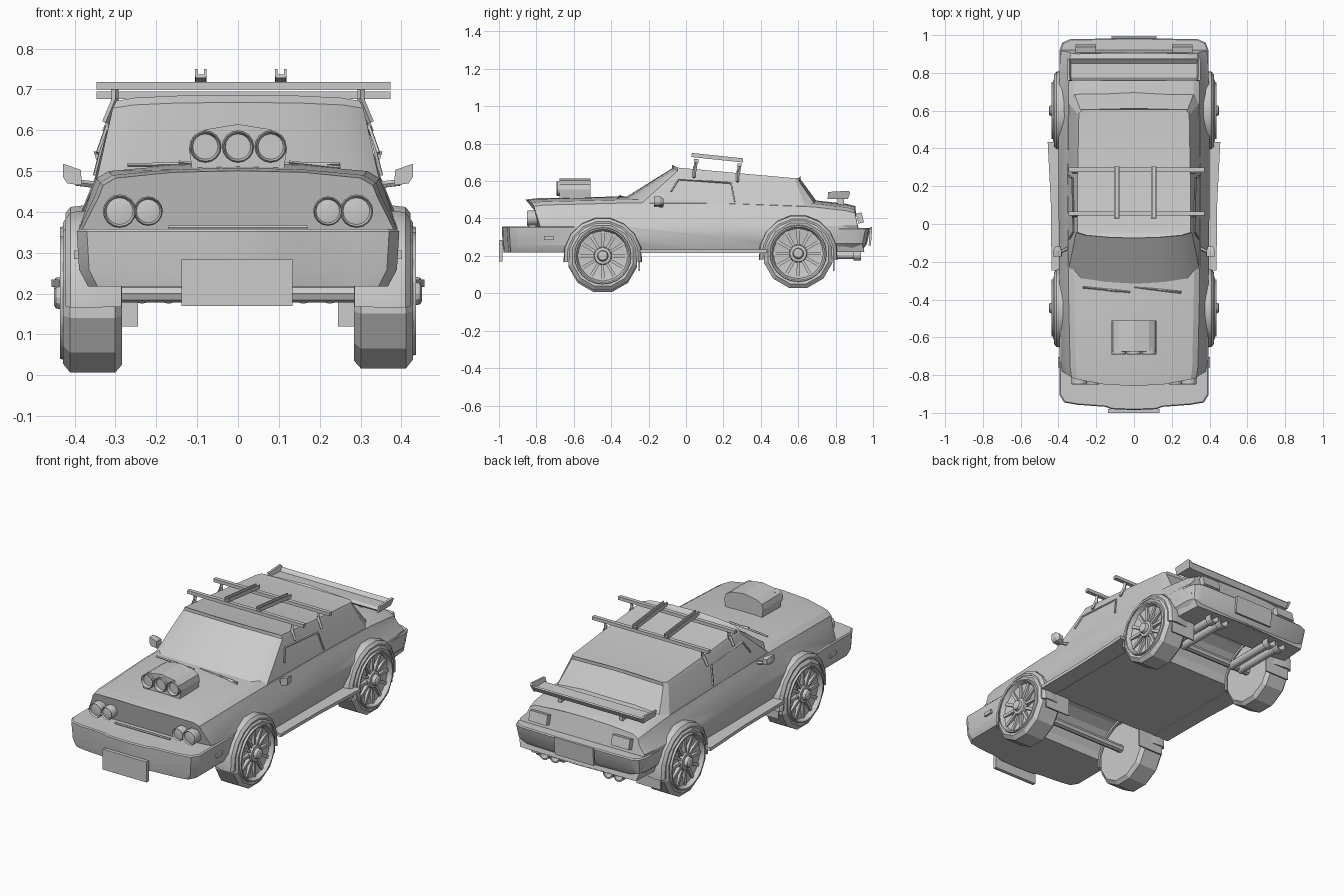
import bpy, bmesh
from math import sin, cos, pi, radians
from mathutils import Matrix, Vector

if "Cube" in bpy.data.objects:
    bpy.data.objects.remove(bpy.data.objects["Cube"])


def mesh(name, verts, faces, smooth=True):
    me = bpy.data.meshes.new(name)
    me.from_pydata([tuple(v) for v in verts], [], faces)
    bm = bmesh.new()
    bm.from_mesh(me)
    bmesh.ops.remove_doubles(bm, verts=bm.verts, dist=1e-5)
    bmesh.ops.recalc_face_normals(bm, faces=bm.faces)
    bm.to_mesh(me)
    bm.free()
    ob = bpy.data.objects.new(name, me)
    bpy.context.collection.objects.link(ob)
    if smooth:
        bpy.ops.object.select_all(action='DESELECT')
        ob.select_set(True)
        bpy.context.view_layer.objects.active = ob
        bpy.ops.object.shade_smooth_by_angle(angle=radians(25))
    return ob


def loft(name, rings, caps=True, smooth=True):
    n = len(rings[0])
    verts = [p for r in rings for p in r]
    faces = [(k*n+i, k*n+(i+1) % n, (k+1)*n+(i+1) % n, (k+1)*n+i)
             for k in range(len(rings)-1) for i in range(n)]
    if caps:
        faces += [tuple(range(n)), tuple(range((len(rings)-1)*n, len(rings)*n))]
    return mesh(name, verts, faces, smooth)


def box(name, lo, hi, rot_x=0):
    c = (Vector(lo)+Vector(hi))/2
    h = (Vector(hi)-Vector(lo))/2
    m = Matrix.Translation(c) @ Matrix.Rotation(rot_x, 4, 'X')
    q = [(-1, -1), (1, -1), (1, 1), (-1, 1)]
    rings = [[m @ Vector((a*h.x, b*h.y, s*h.z)) for a, b in q] for s in (-1, 1)]
    return loft(name, rings, smooth=False)


def sides(name, lo, hi, rot_x=0):
    box(name+"_right", lo, hi, rot_x)
    box(name+"_left", (-hi[0], lo[1], lo[2]), (-lo[0], hi[1], hi[2]), rot_x)


def lathe(name, prof, c, n, axis='x', s=1, a0=0, a1=2*pi, smooth=True):
    """Turn (offset, radius) points about an x or y axis; a partial arc gets end caps."""
    full = abs(a1-a0-2*pi) < 1e-4
    rings = []
    for i in range(n+1):
        a = a0+(a1-a0)*i/n
        if axis == 'x':
            rings.append([(c[0]+s*d, c[1]+r*cos(a), c[2]+r*sin(a)) for d, r in prof])
        else:
            rings.append([(c[0]+r*cos(a), c[1]+d, c[2]+r*sin(a)) for d, r in prof])
    return loft(name, rings, not full, smooth)


def both(half):
    """Half outline starting and ending on x = 0, completed by its mirror image."""
    return half+[(-p[0],)+tuple(p[1:]) for p in reversed(half) if abs(p[0]) > 1e-6]


def rod(name, a, b, r, n=6):
    a, b = Vector(a), Vector(b)
    q = (b-a).to_track_quat('Z', 'Y')
    rings = [[p + q @ Vector((r*cos(2*pi*i/n), r*sin(2*pi*i/n), 0)) for i in range(n)] for p in (a, b)]
    return loft(name, rings)


WHEELS = [("front", -.445, .2), ("rear", .6, .213)]

# Lower body: cross-sections along y, bowed nose and raked tail
rings = []
for y, w, sw, zt, bow, rake in [(-.855, .38, .33, .485, .05, .2), (-.8, .388, .338, .492, .05, .1),
                                (-.35, .395, .347, .502, 0, 0), (.2, .4, .352, .5, 0, 0),
                                (.68, .398, .347, .482, 0, 0), (.86, .393, .343, .462, -.01, 0),
                                (.91, .385, .335, .45, -.015, .25)]:
    half = [(0, .22), (.93*w, .22), (w, .3), (w, .36), (sw+.012, zt-.05), (sw, zt-.02),
            (sw-.03, zt-.002), (.16, zt+.012), (0, zt+.016)]
    rings.append([(x, y+bow*(x/.38)**2+rake*(zt-z), z) for x, z in both(half)])
body = loft("body", rings)


# Bumpers
def bumper(name, plan, z0, z1, pull):
    top = both(plan)
    low = [(x*.93, y*pull, z0) for x, y in top]
    mid = [(x*.985, y*(1+pull)/2, (z0+z1)/2-.03) for x, y in top]
    return loft(name, [low, mid, [(x, y, z1-.006) for x, y in top], [(x*.985, y*.995, z1) for x, y in top]])


front_bumper = bumper("front_bumper", [(0, -.985), (.12, -.98), (.15, -.968), (.3, -.957), (.37, -.945),
                                       (.395, -.905), (.395, -.6), (0, -.6)], .218, .358, .99)
rear_bumper = bumper("rear_bumper", [(0, .985), (.34, .978), (.38, .96), (.395, .92), (.395, .75), (0, .75)],
                     .24, .35, .965)

# Wheel arches cut across the underside
for label, y, z in WHEELS:
    cutter = lathe("arch_cutter", [(-.6, 0), (-.6, .193), (.6, .193), (.6, 0)], (0, y, z), 20, smooth=False)
    cutter.hide_render = True
    for ob in (body, front_bumper, rear_bumper):
        m = ob.modifiers.new("arch", 'BOOLEAN')
        m.object, m.operation, m.solver = cutter, 'DIFFERENCE', 'EXACT'
        bpy.context.view_layer.objects.active = ob
        bpy.ops.object.modifier_apply(modifier=m.name)
    bpy.data.objects.remove(cutter)

# Cabin: base outline, window line and roof edge
base = [(0, -.36, .49), (.15, -.345, .49), (.28, -.315, .485), (.348, -.25, .47),
        (.354, .2, .47), (.346, .64, .46), (.32, .7, .46), (0, .715, .47)]
top = [(0, -.075, .686), (.14, -.07, .685), (.25, -.06, .68), (.298, -.045, .672),
       (.298, .25, .645), (.292, .585, .615), (.275, .605, .617), (0, .612, .628)]
eave = [(x*1.03, y, z-.018) for x, y, z in top]
n = len(top)
ring = both(top)
loft("cabin", [both(base), both(eave), ring], caps=False)
mirror = lambda i: 0 if i == 0 else (n-1 if i == n-1 else 2*n-2-i)
mesh("roof", ring, [tuple(dict.fromkeys((i, i+1, mirror(i+1), mirror(i)))) for i in range(n-1)])

# Side window trims
for s, side in ((1, "right"), (-1, "left")):
    pts = [(.344, -.08, .545), (.321, -.04, .61), (.326, .24, .59), (.351, .26, .49)]
    for i in range(3):
        a, b = pts[i], pts[i+1]
        rod("window_trim_"+side, (s*a[0], *a[1:]), (s*b[0], *b[1:]), .005, 4)

# Wheels
TYRE = [(.06, 0), (.06, .145), (.068, .15), (.072, .168), (.055, .19), (-.055, .19), (-.072, .17), (-.072, 0)]
RIM = [(.03, 0), (.03, .125), (.07, .137), (.08, .143), (.08, .15), (.06, .154)]
HUB = [(.05, .05), (.07, .045), (.072, .03), (.09, .026), (.095, .018), (.095, 0)]
FLARE = [(-.07, .195), (.02, .212), (.055, .208), (.068, .192), (.066, .182), (-.07, .182)]
for label, y, z in WHEELS:
    for s, side in ((1, "right"), (-1, "left")):
        tag = label+"_"+side
        zc = z-.01 if tag == "front_left" else z
        c = (s*.356, y, zc)
        tyre = [(min(d, .03) if r == 0 or r == .145 else d, r) for d, r in TYRE]
        lathe("tyre_"+tag, tyre, c, 12, s=s, a0=pi/12, a1=pi/12+2*pi, smooth=False)
        lathe("rim_"+tag, RIM, c, 24, s=s)
        lathe("hub_"+tag, HUB, c, 12, s=s)
        verts, faces = [], []
        for i in range(12):
            a = 2*pi*i/12
            k = len(verts)
            for d in (.03, .062):
                for r, h in ((.03, -.007), (.138, -.009), (.138, .009), (.03, .007)):
                    verts.append((c[0]+s*d, y+r*cos(a)-h*sin(a), zc+r*sin(a)+h*cos(a)))
            faces += [(k+4, k+5, k+6, k+7), (k, k+1, k+5, k+4), (k+2, k+3, k+7, k+6)]
        mesh("spokes_"+tag, verts, faces, False)
        lathe("fender_flare_"+tag, FLARE, (s*.355, y, z-.005), 9, s=s, a0=radians(-8), a1=radians(188))
    rod("axle_"+label, (-.3, y, z), (.3, y, z), .022, 8)
sides("front_mudflap", (.245, -.253, .12), (.4, -.245, .24))
sides("rear_mudflap", (.25, .787, .12), (.4, .795, .27))

# Side skirts
for s, side in ((1, "right"), (-1, "left")):
    plan = [(.34, -.245), (.437, -.245), (.44, .1), (.457, .434), (.34, .434)]
    loft("side_skirt_"+side, [[(s*x, y, z) for x, y in plan] for z in (.216, .234)], smooth=False)

# Lamps
for s in (1, -1):
    for x, r in ((.29, .041), (.22, .036)):
        lathe("headlight", [(.06, r*.95), (-.035, r), (-.042, r*.92), (-.032, r*.8), (-.038, 0)],
              (s*x, -.808, .402), 16, 'y')
sides("rear_light", (.2, .915, .375), (.31, .945, .43), radians(14))
sides("front_side_marker", (.38, -.76, .285), (.402, -.705, .305))

# Number plates, left blank
box("front_plate", (-.138, -1.0, .17), (.134, -.98, .284))
box("rear_plate", (-.12, .98, .255), (.12, .992, .355), radians(-4))
rod("grille_bar", (-.17, -.842, .362), (.17, -.842, .362), .006)

# Hood intake with three throats
half = [(0, .615), (.08, .602), (.112, .583), (.12, .555), (.112, .5), (0, .495)]
loft("hood_intake", [[(x, y, z) for x, z in both(half)] for y in (-.675, -.51)], smooth=False)
for x in (-.08, 0, .08):
    lathe("intake_throat", [(.03, .037), (-.008, .039), (-.012, .036), (.008, .03), (.008, 0)],
          (x, -.68, .56), 16, 'y')

# Wipers
for x0, x1 in ((-.27, -.02), (.0, .25)):
    rod("wiper_blade", (x0, -.335, .515), (x1, -.36, .517), .005, 4)
    rod("wiper_arm", ((x0+x1)/2, -.35, .522), (x1, -.365, .508), .004, 4)

# Door mirrors
for s, side in ((1, "right"), (-1, "left")):
    prof = [(.382, .465), (.418, .47), (.428, .485), (.428, .518), (.385, .503)]
    loft("mirror_"+side, [[(s*x, -.172, z) for x, z in prof], [(s*x, -.14, z) for x, z in prof],
                          [(s*(.4+(x-.4)*.6), -.12, .487+(z-.487)*.6) for x, z in prof]], smooth=False)
    rod("mirror_arm_"+side, (s*.335, -.12, .465), (s*.395, -.15, .472), .009)

# Roof rack
for y, z in ((.055, .709), (.287, .686)):
    box("rack_crossbar", (-.346, y-.011, z-.009), (.374, y+.011, z+.009))
    for s in (1, -1):
        rod("rack_post", (s*.3, y-.012, z-.075), (s*.302, y, z), .009, 4)
        rod("rack_foot", (s*.325, y-.012, z-.09), (s*.3, y-.01, z-.03), .008, 4)
for x in (-.091, .105):
    box("rack_rail", (x-.013, .03, .714), (x+.013, .305, .722), radians(-6))
    for d in (-.011, .011):
        box("rack_rail_edge", (x+d-.003, .03, .718), (x+d+.003, .305, .736), radians(-6))

# Rear wing with raised lip and ends
prof = [(.76, .515), (.77, .503), (.86, .503), (.875, .53), (.87, .537), (.85, .52), (.775, .524)]
loft("rear_wing", [[(x, y, z) for y, z in prof] for x in (-.34, .34)], smooth=False)
for s, side in ((1, "right"), (-1, "left")):
    end = [(.757, .503), (.865, .503), (.878, .538), (.868, .548), (.76, .542)]
    loft("wing_end_"+side, [[(s*(x+(z-.503)*.3), y, z) for y, z in end] for x in (.328, .34)], smooth=False)
sides("wing_post", (.18, .81, .45), (.2, .845, .506))

# Exhaust pipes
for x in (-.235, -.17, .16, .225):
    lathe("exhaust_pipe", [(-.2, 0), (-.2, .022), (.1, .022), (.1, .031), (.14, .031), (.14, .024), (.08, .02), (.08, 0)],
          (x, .795, .206), 12, 'y')
